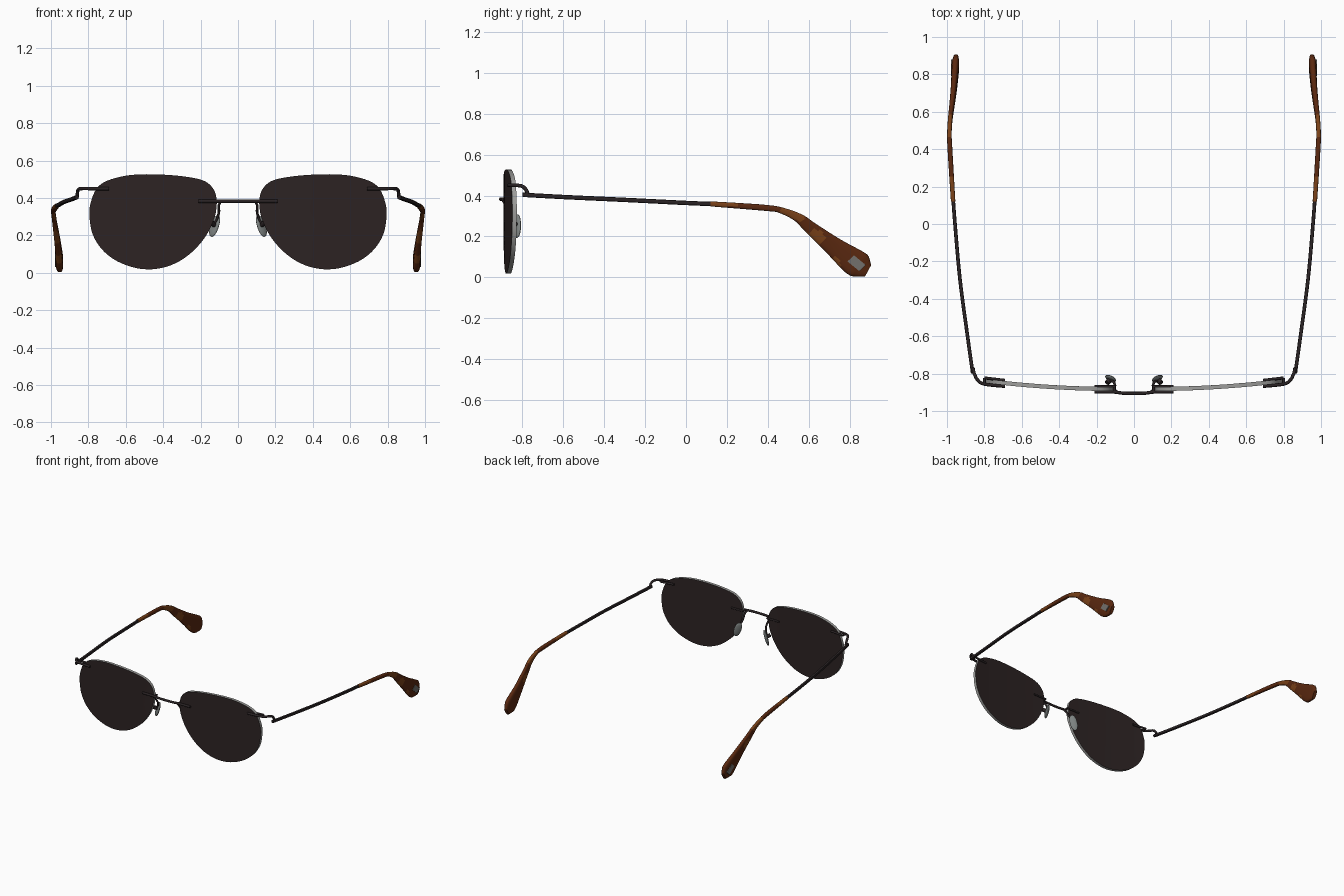
import bpy, bmesh, math
from mathutils import Vector, Matrix

if "Cube" in bpy.data.objects:
    bpy.data.objects.remove(bpy.data.objects["Cube"])


def mat(name, r, g, b):
    m = bpy.data.materials.new(name)
    m.diffuse_color = (r, g, b, 1)
    m.use_nodes = True
    m.node_tree.nodes["Principled BSDF"].inputs["Base Color"].default_value = m.diffuse_color
    return m


LENS = mat("dark lens", 0.026, 0.017, 0.017)
EDGE = mat("pale lens edge", 0.34, 0.34, 0.33)
METAL = mat("dark metal", 0.022, 0.016, 0.017)
PAD = mat("grey pad", 0.21, 0.23, 0.225)
BROWN = mat("dark tortoise", 0.10, 0.021, 0.005)
AMBER = mat("light tortoise", 0.19, 0.052, 0.009)
INLAY = mat("grey inlay", 0.17, 0.16, 0.15)


def smooth_path(pts, n, closed=False):
    """Catmull-Rom interpolation of tuples of any length."""
    out, c = [], len(pts)
    for i in range(c if closed else c - 1):
        q = [pts[(i + k) % c if closed else min(max(i + k, 0), c - 1)] for k in (-1, 0, 1, 2)]
        for j in range(n):
            t = j / n
            out.append(tuple(0.5 * (2 * b + (d - a) * t + (2 * a - 5 * b + 4 * d - e) * t * t
                                    + (3 * b - a - 3 * d + e) * t ** 3) for a, b, d, e in zip(*q)))
    if not closed:
        out.append(tuple(pts[-1]))
    return out


def finish(name, bm, mats, angle=40):
    bmesh.ops.recalc_face_normals(bm, faces=bm.faces)
    me = bpy.data.meshes.new(name)
    bm.to_mesh(me)
    bm.free()
    ob = bpy.data.objects.new(name, me)
    bpy.context.collection.objects.link(ob)
    for m in mats:
        me.materials.append(m)
    bpy.ops.object.select_all(action='DESELECT')
    ob.select_set(True)
    bpy.context.view_layer.objects.active = ob
    bpy.ops.object.shade_smooth_by_angle(angle=math.radians(angle))
    return ob


def loft(bm, rings, caps=True):
    rows = [[bm.verts.new(p) for p in r] for r in rings]
    n = len(rows[0])
    for a, b in zip(rows, rows[1:]):
        for i in range(n):
            bm.faces.new((a[i], a[(i + 1) % n], b[(i + 1) % n], b[i]))
    if caps:
        bm.faces.new(rows[0])
        bm.faces.new(rows[-1])
    return rows


def tube(name, pts, r, m, sides=10, steps=5):
    path = [Vector(p) for p in smooth_path(pts, steps)]
    rings = []
    for i, p in enumerate(path):
        t = (path[min(i + 1, len(path) - 1)] - path[max(i - 1, 0)]).normalized()
        ref = Vector((0, 0, 1)) if abs(t.z) < 0.9 else Vector((0, 1, 0))
        if i == 0:
            u = t.cross(ref).normalized()
        u = (u - t * u.dot(t)).normalized()
        v = t.cross(u)
        rings.append([p + r * (u * math.cos(a) + v * math.sin(a))
                      for a in (2 * math.pi * k / sides for k in range(sides))])
    bm = bmesh.new()
    loft(bm, rings)
    return finish(name, bm, [m])


def lens_y(x):
    return -0.893 + 0.09 * (x - 0.1) ** 2


OUTLINE = [(.115, .353), (.115, .40), (.136, .455), (.195, .497), (.33, .52), (.49, .527),
           (.60, .519), (.70, .492), (.757, .449), (.789, .369), (.794, .30), (.778, .209),
           (.73, .128), (.65, .064), (.543, .025), (.436, .021), (.33, .053), (.238, .118),
           (.168, .203), (.126, .294)]

# Temple tip: upper edge y z, lower edge y z, x centre, half width
TIP = [(.12, .372, .12, .347, .967, .012), (.40, .354, .40, .324, .984, .013),
       (.505, .332, .456, .315, .987, .012), (.578, .302, .529, .278, .983, .012),
       (.627, .268, .583, .224, .977, .013), (.749, .190, .685, .122, .964, .016),
       (.846, .137, .763, .039, .957, .019), (.88, .117, .80, .010, .955, .020),
       (.895, .10, .827, .004, .953, .018), (.906, .06, .875, .003, .952, .013)]


def section(k, sides, e):
    a = 2 * math.pi * (k + 0.5) / sides
    f = lambda w: math.copysign(abs(w) ** e, w)
    return f(math.cos(a)), f(math.sin(a))


for s, side in ((1, "right"), (-1, "left")):
    # Curved lens: concentric rings front and back, pale edge between
    loop, c, th = smooth_path(OUTLINE, 4, True), (0.46, 0.29), 0.022
    scales = [0.04, 0.2, 0.4, 0.6, 0.8, 1.0]

    def ring(f, off):
        pts = [(c[0] + (x - c[0]) * f, c[1] + (z - c[1]) * f) for x, z in loop]
        return [(s * x, lens_y(x) + off, z) for x, z in pts]
    bm = bmesh.new()
    loft(bm, [ring(f, 0) for f in scales] + [ring(f, th) for f in reversed(scales)])
    n = len(loop)
    bm.faces.ensure_lookup_table()
    for i, f in enumerate(bm.faces):
        f.material_index = 1 if 5 * n <= i < 6 * n else 0
    finish(side + "_lens", bm, [LENS, EDGE])

    # Hinge wire in front of the lens, bending down to the temple
    tube(side + "_hinge_wire", [(s * x, y, z) for x, y, z in (
        (.69, -.868, .45), (.80, -.856, .45), (.835, -.835, .45), (.852, -.805, .447),
        (.858, -.785, .432), (.86, -.772, .405))], .009, METAL)
    # Clamp bars behind the lens
    tube(side + "_outer_clamp", [(s * x, lens_y(x) + .026, .45) for x in (.69, .80)], .008, METAL)
    tube(side + "_outer_clamp_link", [(s * .80, -.856, .45), (s * .80, -.823, .45)], .008, METAL)
    tube(side + "_inner_clamp", [(s * x, lens_y(x) + .024, .383) for x in (.10, .21)], .007, METAL)
    tube(side + "_inner_clamp_link", [(s * .105, -.90, .383), (s * .105, -.869, .383)], .007, METAL)

    # Nose pad with its arm
    tube(side + "_pad_arm", [(s * x, y, z) for x, y, z in (
        (.09, -.90, .383), (.103, -.885, .36), (.102, -.86, .325), (.112, -.842, .29),
        (.132, -.838, .255))], .007, METAL)
    bm = bmesh.new()
    bmesh.ops.create_uvsphere(bm, u_segments=20, v_segments=12, radius=1)
    for v in bm.verts:
        x, y, z = v.co
        v.co = Vector((x * .027, y * .011, math.copysign(abs(z) ** .8, z) * .060))
    turn = Matrix.Rotation(math.radians(-18), 4, 'Y') @ Matrix.Rotation(math.radians(38), 4, 'Z')
    bm.transform(Matrix.Translation((.125, -.826, .25)) @ turn)
    bm.transform(Matrix.Diagonal((s, 1, 1, 1)))
    finish(side + "_nose_pad", bm, [PAD])
    tube(side + "_pad_holder", [(s * .145, -.85, .27), (s * .125, -.83, .255)], .014, METAL)

    # Thin metal temple
    arm = smooth_path([(.862, -.80, .404), (.89, -.60, .393), (.930, -.30, .379),
                       (.957, 0, .364), (.968, .15, .358)], 6)
    bm = bmesh.new()
    loft(bm, [[(s * (x + .010 * section(k, 12, .6)[0]), y, z + .011 * section(k, 12, .6)[1])
               for k in range(12)] for x, y, z in arm])
    finish(side + "_temple", bm, [METAL])

    # Tortoise temple tip, widening toward the end
    rings = []
    for yu, zu, yl, zl, x, w in smooth_path(TIP, 6):
        r = []
        for k in range(20):
            a, b = section(k, 20, .65)
            t = (b + 1) / 2
            r.append((s * (x + w * a), yl + (yu - yl) * t, zl + (zu - zl) * t))
        rings.append(r)
    bm = bmesh.new()
    loft(bm, rings)
    for f in bm.faces:
        p = f.calc_center_median()
        blotch = math.sin(19 * p.y + 9 * p.z + 1) + math.sin(43 * p.z - 11 * p.y) + .4 * math.sin(70 * p.y)
        f.material_index = 1 if blotch > .75 else 0
    finish(side + "_temple_tip", bm, [BROWN, AMBER], 50)

    # Grey diamond inlay on the outer face of the tip
    bm = bmesh.new()
    corners = [(.790, .078), (.822, .108), (.880, .060), (.848, .030)]
    loft(bm, [[(s * x, y, z) for y, z in corners] for x in (.969, .9775)])
    finish(side + "_tip_inlay", bm, [INLAY])

# Bridge wire lying on the front of both lenses
tube("bridge", [(-.21, -.897, .383), (-.11, -.898, .383), (-.05, -.905, .383), (.05, -.905, .383),
                (.11, -.898, .383), (.21, -.897, .383)], .009, METAL)
